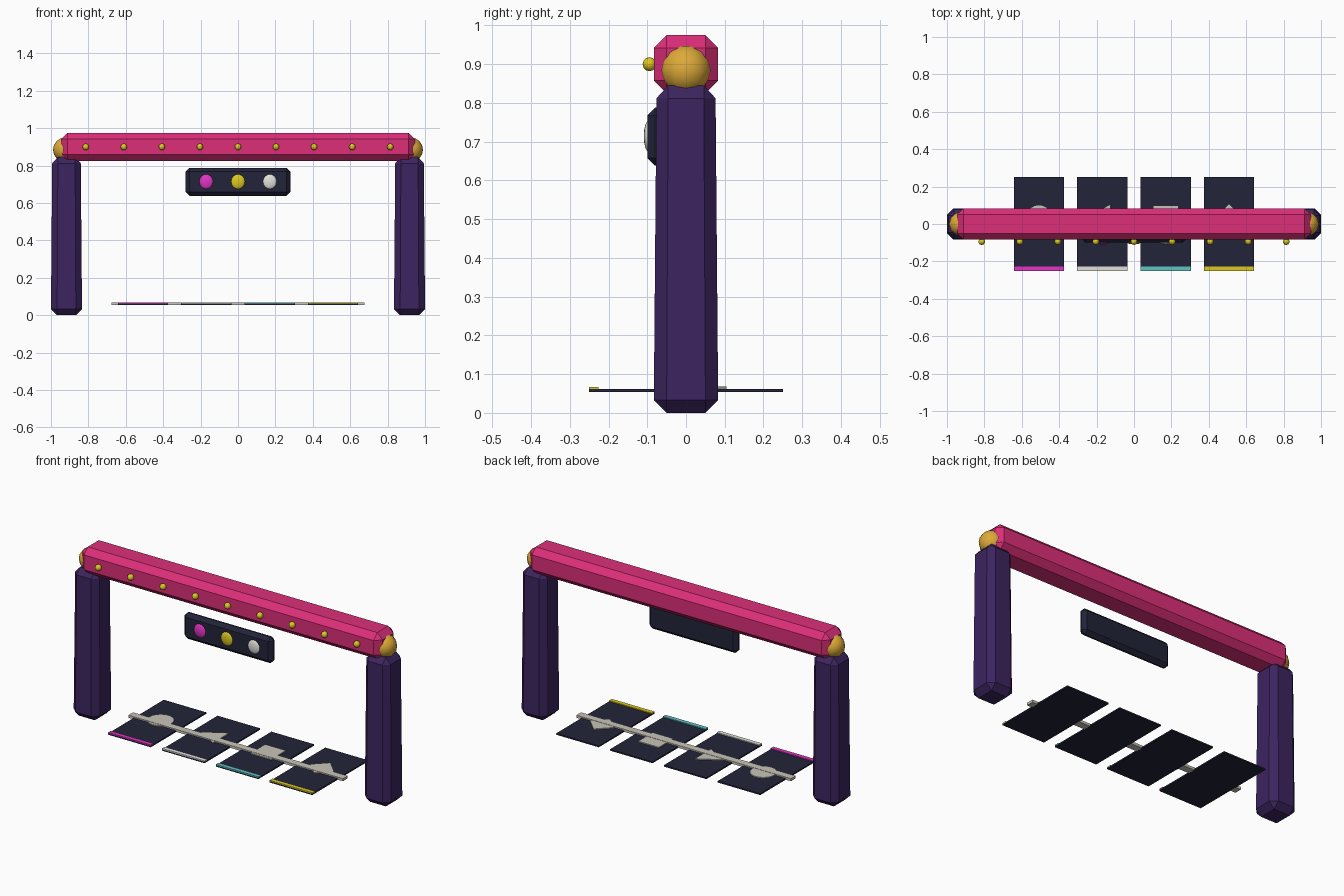
import bpy, bmesh, math
from mathutils import Matrix

if "Cube" in bpy.data.objects:
    bpy.data.objects.remove(bpy.data.objects["Cube"])


def material(name, rgb):
    m = bpy.data.materials.new(name)
    m.diffuse_color = (*rgb, 1)
    m.use_nodes = True
    m.node_tree.nodes["Principled BSDF"].inputs["Base Color"].default_value = m.diffuse_color
    return m


PINK = material("hot pink", (0.72, 0.028, 0.19))
PURPLE = material("deep purple", (0.045, 0.018, 0.115))
GOLD = material("gold", (0.72, 0.40, 0.04))
YELLOW = material("yellow", (0.72, 0.58, 0.015))
MAGENTA = material("magenta", (0.75, 0.035, 0.55))
WHITE = material("white", (0.76, 0.75, 0.70))
NAVY = material("dark navy", (0.016, 0.017, 0.04))
TEAL = material("teal", (0.12, 0.55, 0.55))
CREAM = material("pale grey", (0.57, 0.55, 0.48))


def finish(name, bm, mat, loc, smooth=False):
    bmesh.ops.recalc_face_normals(bm, faces=bm.faces[:])
    me = bpy.data.meshes.new(name)
    bm.to_mesh(me)
    bm.free()
    me.materials.append(mat)
    for p in me.polygons:
        p.use_smooth = smooth
    ob = bpy.data.objects.new(name, me)
    ob.location = loc
    bpy.context.collection.objects.link(ob)
    return ob


def box(name, mat, x, y, z, chamfer=0, top=1.0):
    """Box from (min, max) ranges, with chamfered edges and a tapered top."""
    bm = bmesh.new()
    size = [r[1] - r[0] for r in (x, y, z)]
    bmesh.ops.create_cube(bm, size=1, matrix=Matrix.Diagonal((*size, 1)))
    if chamfer:
        bmesh.ops.bevel(bm, geom=bm.edges[:], offset=chamfer, segments=1,
                        affect='EDGES', profile=0.5)
    for v in bm.verts:
        if v.co.z > 0:
            v.co.x *= top
            v.co.y *= top
    return finish(name, bm, mat, [sum(r) / 2 for r in (x, y, z)])


def ball(name, mat, loc, radii, seg=12, rings=8):
    bm = bmesh.new()
    bmesh.ops.create_uvsphere(bm, u_segments=seg, v_segments=rings, radius=1,
                              matrix=Matrix.Diagonal((*radii, 1)))
    return finish(name, bm, mat, loc, True)


def plate(name, mat, loc, sides, radius, turn, height):
    """Thin regular polygon with one corner at the angle turn, for the symbols."""
    bm = bmesh.new()
    angles = [turn + math.tau * k / sides for k in range(sides)]
    face = bm.faces.new([bm.verts.new((radius * math.cos(a), radius * math.sin(a),
                                       -height / 2)) for a in angles])
    out = bmesh.ops.extrude_face_region(bm, geom=[face], use_keep_orig=True)
    raised = [g for g in out["geom"] if isinstance(g, bmesh.types.BMVert)]
    bmesh.ops.translate(bm, verts=raised, vec=(0, 0, height))
    return finish(name, bm, mat, loc)


# Posts and gold corner knobs
for side, s in (("left", -1), ("right", 1)):
    c = s * 0.917
    box(side + "_post", PURPLE, (c - 0.083, c + 0.083), (-0.083, 0.083),
        (0, 0.845), 0.033, 0.92)
    ball(side + "_knob", GOLD, (s * 0.924, 0, 0.885), (0.065,) * 3)

# Top beam and its row of bulbs
box("top_beam", PINK, (-0.945, 0.945), (-0.083, 0.083), (0.825, 0.975), 0.033)
for i in range(9):
    ball(f"beam_bulb_{i + 1}", YELLOW, ((i - 4) * 0.2035, -0.094, 0.9),
         (0.018,) * 3, 10, 6)

# Hanging signal panel with three lamps
box("signal_panel", NAVY, (-0.28, 0.28), (-0.1, -0.052), (0.638, 0.788), 0.02)
for i, mat in enumerate((MAGENTA, YELLOW, WHITE)):
    ball(f"signal_lamp_{i + 1}", mat, ((i - 1) * 0.17, -0.096, 0.714),
         (0.039, 0.013, 0.041), 16, 8)

# Floor tiles: coloured front strip and a symbol on each
symbols = (("circle", 20, 0.07, 0), ("triangle", 3, 0.084, math.pi),
           ("square", 4, 0.092, math.pi / 4), ("diamond", 4, 0.075, 0))
for i, mat in enumerate((MAGENTA, WHITE, TEAL, YELLOW)):
    x = (i - 1.5) * 0.339
    span = (x - 0.134, x + 0.134)
    box(f"floor_tile_{i + 1}", NAVY, span, (-0.25, 0.25), (0.054, 0.062))
    box(f"tile_strip_{i + 1}", mat, span, (-0.25, -0.226), (0.061, 0.067))
    name, sides, radius, turn = symbols[i]
    plate(name + "_symbol", CREAM, (x, 0.03, 0.0645), sides, radius, turn, 0.006)

# Rail joining the tiles
box("tile_rail", CREAM, (-0.676, 0.676), (-0.021, 0.021), (0.0545, 0.069))
